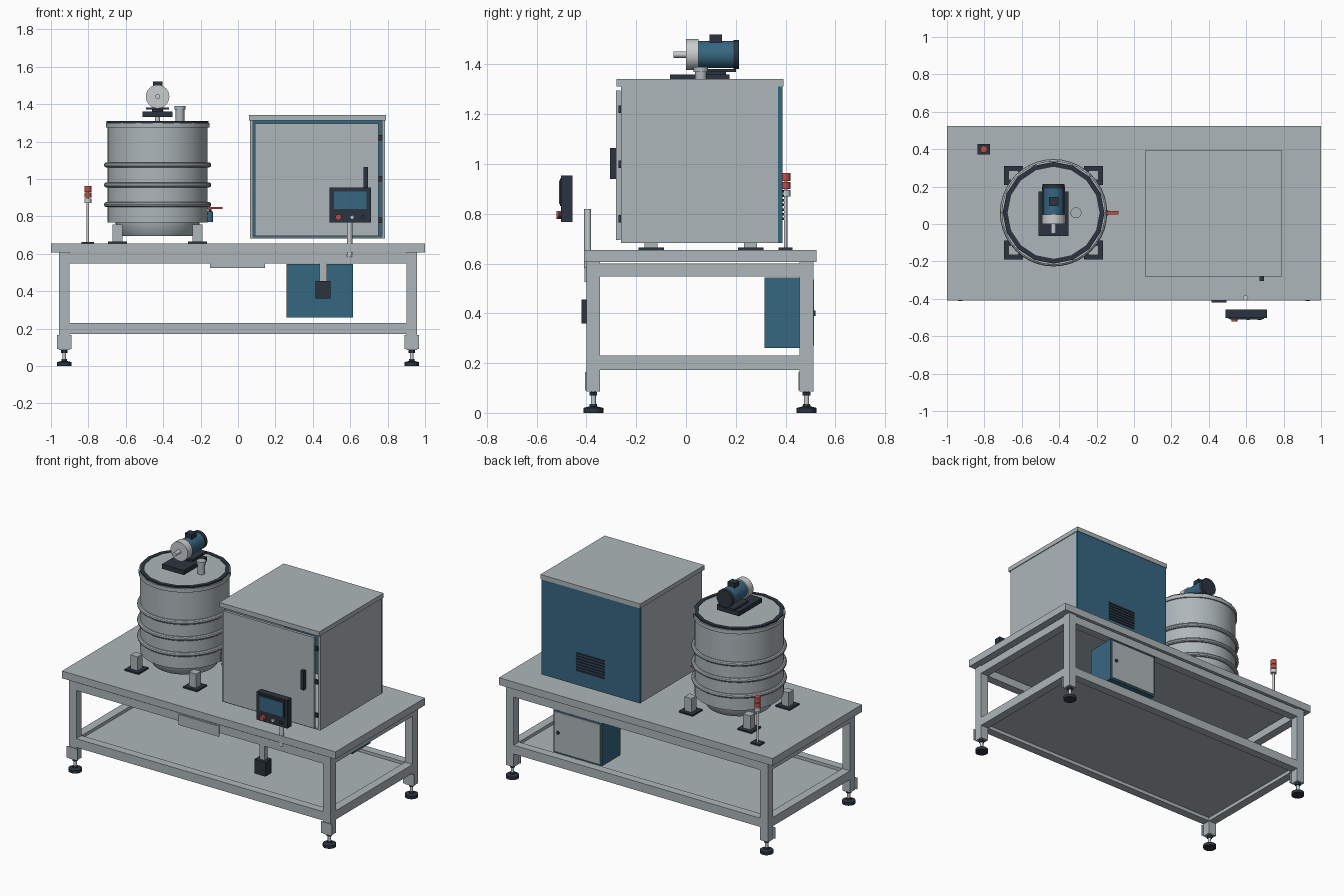
import bpy, bmesh, math
from mathutils import Matrix, Vector

if "Cube" in bpy.data.objects:
    bpy.data.objects.remove(bpy.data.objects["Cube"])


def material(name, rgb):
    m = bpy.data.materials.new(name)
    m.diffuse_color = (*rgb, 1)
    m.use_nodes = True
    m.node_tree.nodes["Principled BSDF"].inputs["Base Color"].default_value = m.diffuse_color
    return m


GREY = material("brushed_grey", (0.42, 0.47, 0.49))
STEEL = material("light_steel", (0.58, 0.61, 0.62))
BLUE = material("panel_blue", (0.037, 0.135, 0.22))
DARK = material("dark_slate", (0.025, 0.034, 0.05))
RED = material("signal_red", (0.55, 0.07, 0.06))


def finish(name, bm, mat, smooth=False):
    bmesh.ops.recalc_face_normals(bm, faces=bm.faces)
    me = bpy.data.meshes.new(name)
    bm.to_mesh(me)
    bm.free()
    me.materials.append(mat)
    ob = bpy.data.objects.new(name, me)
    bpy.context.collection.objects.link(ob)
    if smooth:
        bpy.ops.object.select_all(action='DESELECT')
        ob.select_set(True)
        bpy.context.view_layer.objects.active = ob
        bpy.ops.object.shade_smooth_by_angle(angle=math.radians(35))
    return ob


def box(name, x, y, z, mat):
    """Box from (min, max) ranges on each axis."""
    bm = bmesh.new()
    bmesh.ops.create_cube(bm, size=1)
    for v in bm.verts:
        v.co = Vector([r[0] + (c + 0.5) * (r[1] - r[0]) for c, r in zip(v.co, (x, y, z))])
    return finish(name, bm, mat)


def around(c, half):
    return (c - half, c + half)


def lathe(name, profile, centre, mat, axis='Z', sides=32, closed=False):
    """Revolve (radius, height) points about an axis through centre."""
    bm = bmesh.new()
    pts = [bm.verts.new((r, 0, h)) for r, h in profile]
    edges = [bm.edges.new(p) for p in zip(pts, pts[1:])]
    if closed:
        edges.append(bm.edges.new((pts[-1], pts[0])))
    bmesh.ops.spin(bm, geom=pts + edges, cent=(0, 0, 0), axis=(0, 0, 1),
                   angle=math.tau, steps=sides)
    bmesh.ops.remove_doubles(bm, verts=bm.verts, dist=1e-5)
    turn = {'Z': Matrix(), 'Y': Matrix.Rotation(-math.pi / 2, 4, 'X'),
            'X': Matrix.Rotation(math.pi / 2, 4, 'Y')}[axis]
    bmesh.ops.transform(bm, matrix=Matrix.Translation(centre) @ turn, verts=bm.verts)
    return finish(name, bm, mat, True)


def rod(name, r, h0, h1, centre, mat, axis='Z', sides=24):
    return lathe(name, [(0, h0), (r, h0), (r, h1), (0, h1)], centre, mat, axis, sides)


# Table frame
box("table_top", (-1, 1), (-0.41, 0.525), (0.607, 0.655), GREY)
for sx in (-1, 1):
    for y0, y1 in ((-0.40, -0.345), (0.457, 0.512)):
        x, yc = 0.929 * sx, (y0 + y1) / 2
        box("leg", around(x, 0.028), (y0, y1), (0.085, 0.61), GREY)
        box("foot_bracket", around(x, 0.04), (y0 - 0.005, y0), (0.09, 0.165), GREY)
        rod("foot_screw", 0.01, 0.02, 0.09, (x, yc, 0), STEEL)
        rod("foot_nut", 0.018, 0.07, 0.084, (x, yc, 0), DARK, sides=6)
        lathe("foot_pad", [(0, 0), (0.04, 0), (0.04, 0.02), (0.016, 0.026), (0.014, 0.036), (0, 0.036)],
              (x, yc, 0), DARK)
for z in ((0.548, 0.601), (0.172, 0.23)):
    for y in ((-0.40, -0.345), (0.457, 0.512)):
        box("long_rail", (-0.901, 0.901), y, z, GREY)
    for x in (-0.929, 0.929):
        box("side_rail", around(x, 0.028), (-0.345, 0.457), z, GREY)
box("lower_shelf", (-0.901, 0.901), (-0.345, 0.457), (0.195, 0.21), GREY)
box("front_plate", (-0.15, 0.145), (-0.407, -0.40), (0.525, 0.595), GREY)

# Hanging control box
box("hanger", (0.437, 0.475), (-0.40, -0.37), (0.45, 0.55), GREY)
box("hanging_box", (0.415, 0.495), (-0.42, -0.355), (0.36, 0.455), DARK)

# Electrical cabinet under the table
box("under_cabinet", (0.26, 0.615), (0.315, 0.507), (0.26, 0.545), BLUE)
box("under_cabinet_door", (0.27, 0.605), (0.507, 0.514), (0.27, 0.535), GREY)
rod("under_cabinet_knob", 0.011, 0.514, 0.52, (0.575, 0, 0.4), DARK, 'Y')

# Large cabinet: open shell, lid, blue back and a separate door
for x in ((0.065, 0.08), (0.77, 0.785)):
    box("cabinet_side", x, (-0.262, 0.37), (0.682, 1.315), GREY)
box("cabinet_floor", (0.08, 0.77), (-0.262, 0.37), (0.682, 0.69), GREY)
box("cabinet_lid", (0.06, 0.79), (-0.28, 0.392), (1.312, 1.342), GREY)
box("cabinet_back", (0.065, 0.785), (0.37, 0.388), (0.682, 1.312), BLUE)
box("cabinet_door", (0.09, 0.752), (-0.282, -0.264), (0.695, 1.295), GREY)
box("door_handle", (0.67, 0.694), (-0.306, -0.282), (0.94, 1.065), DARK)
for z in (0.78, 1.0, 1.22):
    box("door_hinge", (0.75, 0.772), (-0.272, -0.262), around(z, 0.015), DARK)
for i in range(7):
    box("vent_slot", (0.325, 0.53), (0.388, 0.394), around(0.78 + i * 0.0185, 0.005), DARK)

# Operator panel and post
rod("panel_post", 0.014, 0.583, 0.82, (0.597, -0.395, 0), STEEL)
box("panel_housing", (0.488, 0.712), (-0.502, -0.457), (0.767, 0.953), DARK)
box("screen_bezel", (0.505, 0.695), (-0.507, -0.502), (0.832, 0.942), DARK)
box("screen", (0.514, 0.686), (-0.511, -0.507), (0.84, 0.934), BLUE)
for x, mat, r in ((0.537, RED, 0.016), (0.61, STEEL, 0.011), (0.67, DARK, 0.011)):
    rod("panel_button", r, -0.521 if mat == RED else -0.512, -0.502, (x, 0, 0.795), mat, 'Y')

# Signal tower
SX, SY = -0.803, 0.4
box("tower_base", around(SX, 0.033), around(SY, 0.028), (0.655, 0.664), DARK)
rod("tower_pole", 0.007, 0.664, 0.96, (SX, SY, 0), STEEL)
rod("tower_collar", 0.019, 0.87, 0.896, (SX, SY, 0), STEEL)
for z0, z1 in ((0.9, 0.927), (0.931, 0.963)):
    rod("tower_lamp", 0.019, z0, z1, (SX, SY, 0), RED)

# Round tank
TX, TY = -0.43, 0.06
C = (TX, TY, 0)
lathe("tank_body", [(0, 0.695), (0.195, 0.695), (0.22, 0.735), (0.225, 0.767), (0.268, 0.767),
                    (0.268, 1.275), (0.277, 1.275), (0.277, 1.3), (0, 1.3)], C, GREY, sides=40)
lathe("lid_gasket", [(0.246, 1.298), (0.272, 1.298), (0.272, 1.309), (0.246, 1.309)],
      C, DARK, sides=16, closed=True)
rod("tank_lid", 0.252, 1.295, 1.306, C, GREY, sides=16)
for z in (1.075, 0.968, 0.863):
    ring = [(0.273 + 0.014 * math.cos(a * math.tau / 10), z + 0.014 * math.sin(a * math.tau / 10))
            for a in range(10)]
    lathe("tank_hoop", ring, C, GREY, sides=40, closed=True)
for sx in (-1, 1):
    for sy in (-1, 1):
        x, y = TX + sx * 0.214, TY + sy * 0.2
        box("tank_foot_plate", around(x, 0.051), around(y, 0.051), (0.655, 0.665), DARK)
        box("tank_foot", around(x, 0.026), around(y, 0.026), (0.665, 0.757), GREY)
lathe("lid_pipe", [(0, 1.3), (0.023, 1.3), (0.023, 1.37), (0.029, 1.37), (0.029, 1.39), (0, 1.39)],
      (-0.31, TY, 0), GREY)

# Drain valve
rod("valve_stub", 0.014, -0.18, -0.145, (0, TY, 0.8), STEEL, 'X')
rod("valve_body", 0.017, 0.77, 0.825, (-0.15, TY, 0), BLUE)
rod("valve_stem", 0.007, 0.825, 0.842, (-0.15, TY, 0), DARK)
box("valve_lever", (-0.162, -0.083), around(TY, 0.009), (0.84, 0.85), RED)

# Mixer motor lying along y on its mount
rod("mixer_shaft", 0.013, 1.3, 1.34, C, STEEL)
box("motor_mount", around(TX, 0.08), (-0.065, 0.175), (1.33, 1.36), DARK)
box("mount_block", around(TX, 0.03), (0.06, 0.16), (1.36, 1.372), DARK)
box("motor_foot", around(TX, 0.062), (0.05, 0.2), (1.37, 1.382), DARK)
M = (TX, 0, 1.44)
rod("output_shaft", 0.013, -0.05, 0.0, M, STEEL, 'Y')
rod("gear_head", 0.063, 0.0, 0.05, M, STEEL, 'Y', 32)
rod("motor_body", 0.055, 0.05, 0.19, M, BLUE, 'Y', 32)
rod("fan_cover", 0.058, 0.19, 0.213, M, DARK, 'Y', 32)
box("terminal_box", around(TX, 0.025), (0.095, 0.145), (1.48, 1.52), DARK)
